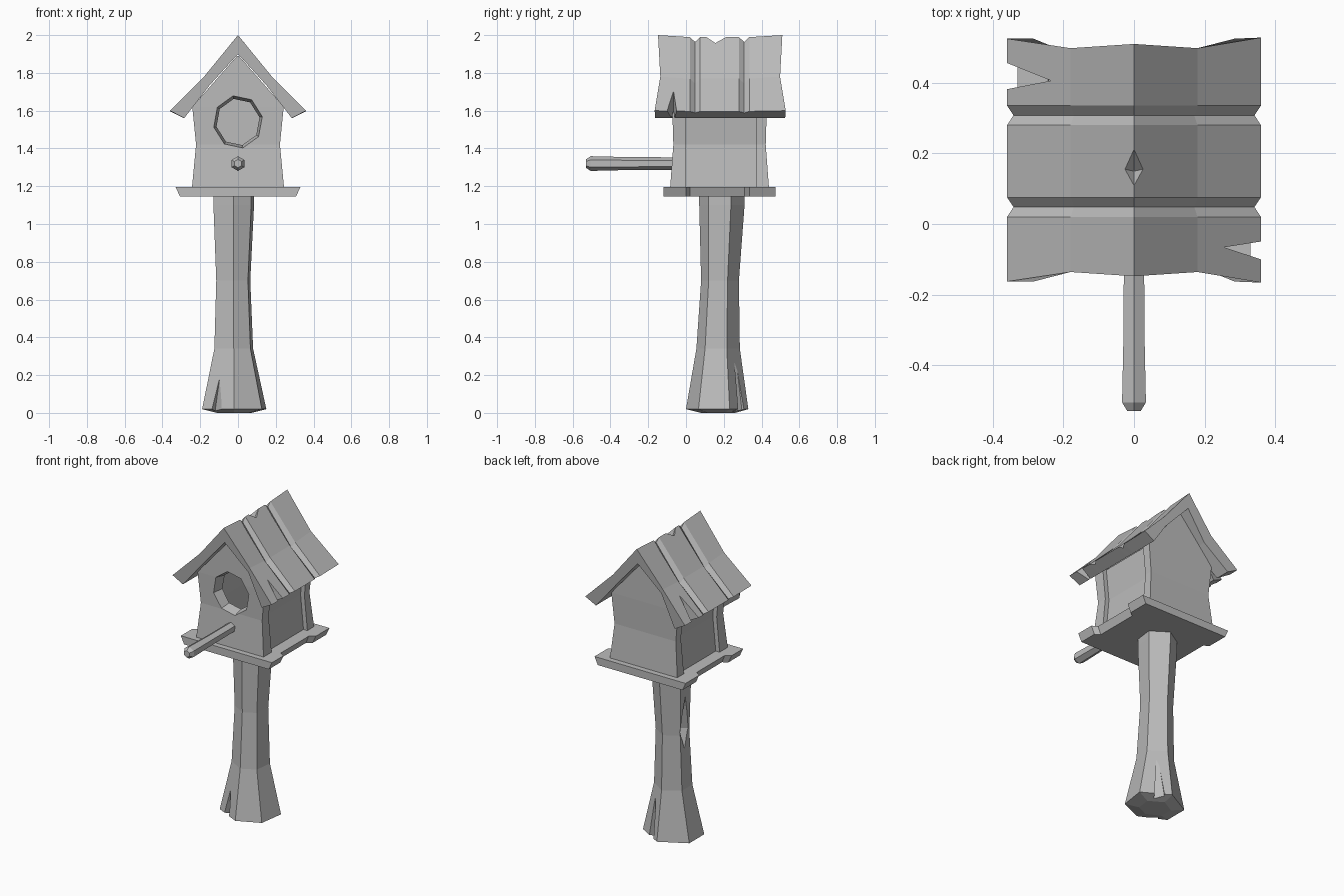
import bpy
import bmesh
from math import cos, sin, tau

if "Cube" in bpy.data.objects:
    bpy.data.objects.remove(bpy.data.objects["Cube"], do_unlink=True)

grey = bpy.data.materials.new("plain_grey")
grey.use_nodes = True
grey.diffuse_color = (0.5, 0.5, 0.5, 1)
grey.node_tree.nodes["Principled BSDF"].inputs["Base Color"].default_value = grey.diffuse_color


def loft(name, rings):
    """Skin matching closed rings of points and cap both ends."""
    bm = bmesh.new()
    rows = [[bm.verts.new(p) for p in ring] for ring in rings]
    n = len(rows[0])
    for a, b in zip(rows, rows[1:]):
        for i in range(n):
            j = (i + 1) % n
            bm.faces.new((a[i], a[j], b[j], b[i]))
    bm.faces.new(rows[0][::-1])
    bm.faces.new(rows[-1])
    bmesh.ops.recalc_face_normals(bm, faces=bm.faces)
    mesh = bpy.data.meshes.new(name)
    bm.to_mesh(mesh)
    bm.free()
    mesh.materials.append(grey)
    obj = bpy.data.objects.new(name, mesh)
    bpy.context.scene.collection.objects.link(obj)
    return obj


def rect(x0, x1, y0, y1, z):
    return [(x0, y0, z), (x1, y0, z), (x1, y1, z), (x0, y1, z)]


def diamond(x, y, z, rx, ry):
    return [(x - rx, y, z), (x, y - ry, z), (x + rx, y, z), (x, y + ry, z)]


def carve(obj, *cutters):
    """Subtract the cutters, bake the result and remove them."""
    for cutter in cutters:
        cutter.hide_render = True
        mod = obj.modifiers.new("cut", "BOOLEAN")
        mod.operation = "DIFFERENCE"
        mod.solver = "EXACT"
        mod.object = cutter
    graph = bpy.context.evaluated_depsgraph_get()
    baked = bpy.data.meshes.new_from_object(obj.evaluated_get(graph))
    obj.modifiers.clear()
    obj.data = baked
    for cutter in cutters:
        bpy.data.objects.remove(cutter, do_unlink=True)


# Post: a flared, uneven six-sided trunk
hexagon = [(.5, 0), (.93, .2), (1, .7), (.5, 1), (0, .72), (0, .25)]
levels = [(0, -.11, .07, .08, .26), (.02, -.19, .15, 0, .33), (.34, -.125, .08, .055, .285),
          (.7, -.115, .065, .08, .28), (1.1, -.13, .085, .07, .31), (1.16, -.13, .085, .07, .31)]
post = loft("post", [[(x0 + u * (x1 - x0), y0 + v * (y1 - y0), z) for u, v in hexagon]
                     for z, x0, x1, y0, y1 in levels])
carve(post,
      loft("front_split", [diamond(-.125, .03, -.02, .04, .06), diamond(-.095, .06, .2, .002, .002)]),
      loft("back_split", [diamond(.05, .3, -.02, .04, .06), diamond(.04, .26, .32, .002, .002)]),
      loft("knot", [diamond(-.12, .185, .6, .002, .002), diamond(-.12, .185, .72, .05, .045),
                    diamond(-.12, .185, .95, .002, .002)]))

# Base plate: three boards, the middle one shorter
side = [(.33, -.12), (.33, 0), (.295, .02), (.295, .31), (.33, .335), (.33, .475)]
outline = side + [(-x, y) for x, y in reversed(side)]
loft("base_plate", [[(x * s, y, z) for x, y in outline] for z, s in ((1.145, .93), (1.195, 1))])

# Gable walls with a pinched waist
rungs = [(.245, 1.18, 0), (.222, 1.42, .018), (.242, 1.62, .012), (.005, 1.89, .012)]
front = loft("front_wall", [rect(-x, x, -.085 + d, 0, z) for x, z, d in rungs])
loft("back_wall", [rect(-x, x, .37, .44 - d, z) for x, z, d in rungs])

# Recessed side walls
for label, s in (("left", 1), ("right", -1)):
    loft(label + "_wall", [rect(s * (x - .06), s * (x - .028), -.02, .39, z)
                           for x, z, d in rungs[:3]])

# Round entrance, narrowing inwards
carve(front, loft("entrance", [
    [(r * .93 * cos(tau * i / 8 + .2), y, 1.54 + r * sin(tau * i / 8 + .2)) for i in range(8)]
    for y, r in ((-.12, .152), (.03, .118))]))

# Perch: a six-sided peg with a chamfered tip
loft("perch", [[(r * sin(tau * i / 6), y, 1.32 + r * cos(tau * i / 6)) for i in range(6)]
               for y, r in ((-.53, .022), (-.505, .039), (-.3, .034), (-.03, .033))])

# Roof: one bent section swept back, pinched where planks meet
top = [(-.36, 1.6), (-.18, 1.78), (0, 2), (.18, 1.78), (.36, 1.6)]
under = [(.285, 1.56), (.15, 1.735), (0, 1.9), (-.15, 1.735), (-.285, 1.56)]
bow = [-.015, .012, 0, .012, -.018, -.015, .04, .01, .04, -.015]
stations = [(-.148, 0, 1), (.02, .012, 0), (.048, .04, 0), (.075, .012, 0),
            (.28, .012, 0), (.308, .04, 0), (.335, .012, 0), (.51, 0, -1)]
roof_rings = []
for y, groove, end in stations:
    ring = [(x * (1 - groove * 1.8 + .02 * (groove > 0)), z - groove * (.9 if abs(x) < .3 else .3))
            for x, z in top] + under
    roof_rings.append([(x, y + end * b, z) for (x, z), b in zip(ring, bow)])
roof = loft("roof", roof_rings)


def wedge(name, points):
    return loft(name, [[(x, y, z) for x, y in points] for z in (1.5, 1.85)])


carve(roof,
      wedge("front_crack", [(.42, -.04), (.42, -.12), (.255, -.066)]),
      wedge("back_crack", [(-.42, .37), (-.42, .48), (-.235, .406)]),
      loft("ridge_chip", [diamond(0, .15, 1.925, .002, .002), diamond(0, .165, 2.02, .07, .075)]))
